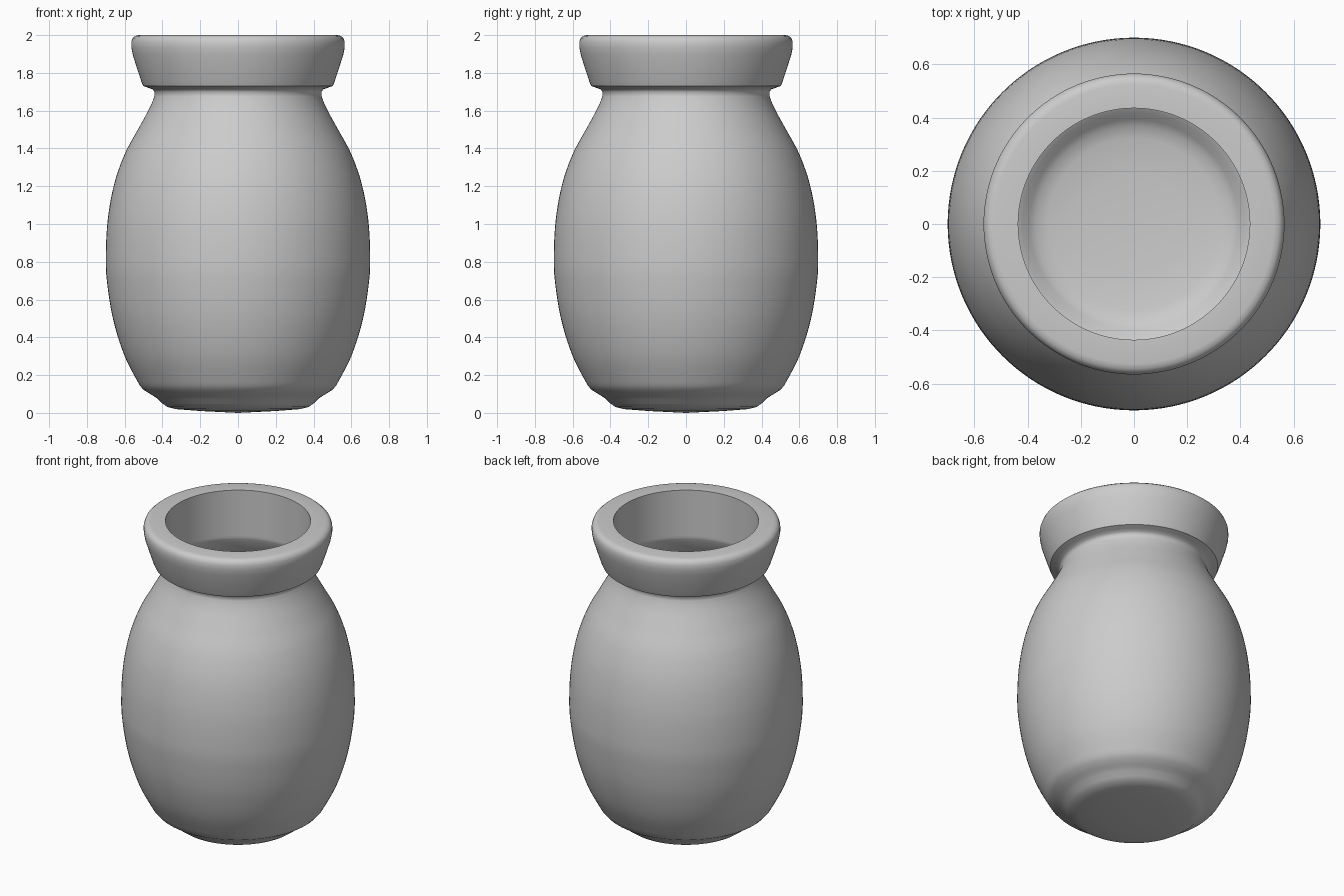
import bpy, bmesh
from math import pi, sin, cos
from mathutils import Vector

if "Cube" in bpy.data.objects:
    bpy.data.objects.remove(bpy.data.objects["Cube"])

SEG = 128
WALL = 0.007


def smooth_curve(pts, steps=5):
    """Catmull-Rom interpolation through profile points."""
    out = []
    n = len(pts)
    for i in range(n - 1):
        p0, p1, p2, p3 = (Vector(pts[max(0, min(n - 1, i + k))]) for k in (-1, 0, 1, 2))
        for s in range(steps):
            t = s / steps
            q = 0.5 * (2 * p1 + (p2 - p0) * t + (2 * p0 - 5 * p1 + 4 * p2 - p3) * t * t
                       + (3 * p1 - p0 - 3 * p2 + p3) * t ** 3)
            out.append((q.x, q.y))
    return out + [pts[-1]]


def lathe(name, profile):
    """Revolve (radius, z) points; zero-radius ends become poles."""
    bm = bmesh.new()
    rings = []
    for r, z in profile:
        if r < 1e-5:
            rings.append([bm.verts.new((0, 0, z))])
        else:
            rings.append([bm.verts.new((r * cos(2 * pi * i / SEG), r * sin(2 * pi * i / SEG), z))
                          for i in range(SEG)])
    for a, b in zip(rings, rings[1:]):
        for i in range(SEG):
            j = (i + 1) % SEG
            loop = [a[i % len(a)], a[j % len(a)], b[j % len(b)], b[i % len(b)]]
            bm.faces.new(list(dict.fromkeys(loop)))
    bmesh.ops.recalc_face_normals(bm, faces=bm.faces)
    mesh = bpy.data.meshes.new(name)
    bm.to_mesh(mesh)
    bm.free()
    obj = bpy.data.objects.new(name, mesh)
    bpy.context.collection.objects.link(obj)
    bpy.context.view_layer.objects.active = obj
    obj.select_set(True)
    bpy.ops.object.shade_smooth_by_angle(angle=0.7)
    obj.select_set(False)
    return obj


# Stepped foot, rounded belly, and narrow neck
foot = [(0.2, 0.01), (0.33, 0.02), (0.375, 0.032), (0.40, 0.05), (0.425, 0.075),
        (0.445, 0.088), (0.465, 0.10), (0.50, 0.122)]
belly = smooth_curve([(0.52, 0.145), (0.60, 0.30), (0.66, 0.49), (0.692, 0.68), (0.70, 0.82),
                      (0.69, 1.02), (0.656, 1.21), (0.60, 1.37), (0.53, 1.50), (0.475, 1.60),
                      (0.452, 1.65), (0.442, 1.68)])

# Flared collar with rounded top edge
collar = [(0.442, 1.70), (0.452, 1.713), (0.475, 1.721), (0.502, 1.731), (0.511, 1.752),
          (0.535, 1.825), (0.557, 1.895), (0.565, 1.935), (0.565, 1.965), (0.558, 1.984),
          (0.544, 1.996), (0.525, 2.0), (0.435, 2.0)]

# Thin inner wall following the outside down to the floor
inside = [(0.435, 1.70)] + [(r - WALL, z + 0.002) for r, z in reversed(belly)] \
    + [(r - WALL, z + WALL) for r, z in reversed(foot)] + [(0, 0.005 + WALL)]

lathe("jar", [(0, 0.0)] + foot + belly + collar + inside)
